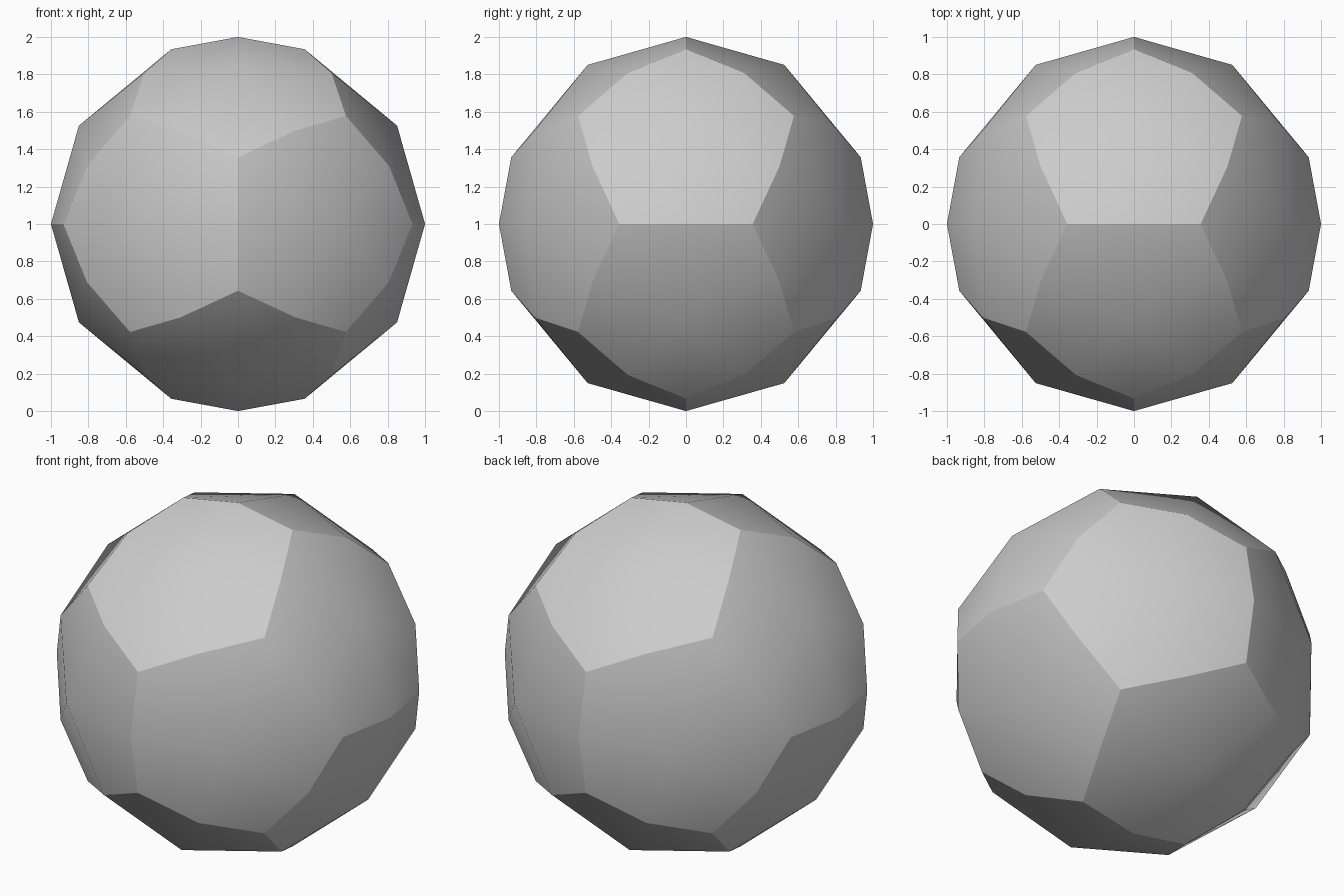
import bpy, bmesh, math
from mathutils import Vector

if "Cube" in bpy.data.objects:
    bpy.data.objects.remove(bpy.data.objects["Cube"])

PHI = (1 + math.sqrt(5)) / 2

# Panel centres: the 12 corners of an icosahedron on the unit sphere
core = bmesh.new()
for s in (-1, 1):
    for t in (-PHI, PHI):
        for p in ((0, s, t), (t, 0, s), (s, t, 0)):
            core.verts.new(Vector(p).normalized())
bmesh.ops.convex_hull(core, input=core.verts[:])
bmesh.ops.recalc_face_normals(core, faces=core.faces[:])

# Split every triangle into three kites, with all points pushed to the sphere
bm = bmesh.new()
points = {}


def point(co):
    co = co.normalized()
    key = tuple(round(c, 4) + 0.0 for c in co)
    if key not in points:
        points[key] = bm.verts.new(co + Vector((0, 0, 1)))
    return points[key]


for f in core.faces:
    a = [v.co.copy() for v in f.verts]
    centre = sum(a, Vector())
    for i in range(3):
        bm.faces.new((point(a[i]), point(a[i] + a[(i + 1) % 3]),
                      point(centre), point(a[i] + a[i - 1])))
core.free()
bmesh.ops.recalc_face_normals(bm, faces=bm.faces[:])

mesh = bpy.data.meshes.new("panelled_ball")
bm.to_mesh(mesh)
bm.free()
ball = bpy.data.objects.new("panelled_ball", mesh)
bpy.context.collection.objects.link(ball)

# Smooth inside each pentagonal panel, sharp between panels
bpy.context.view_layer.objects.active = ball
ball.select_set(True)
bpy.ops.object.shade_smooth_by_angle(angle=math.radians(27))
